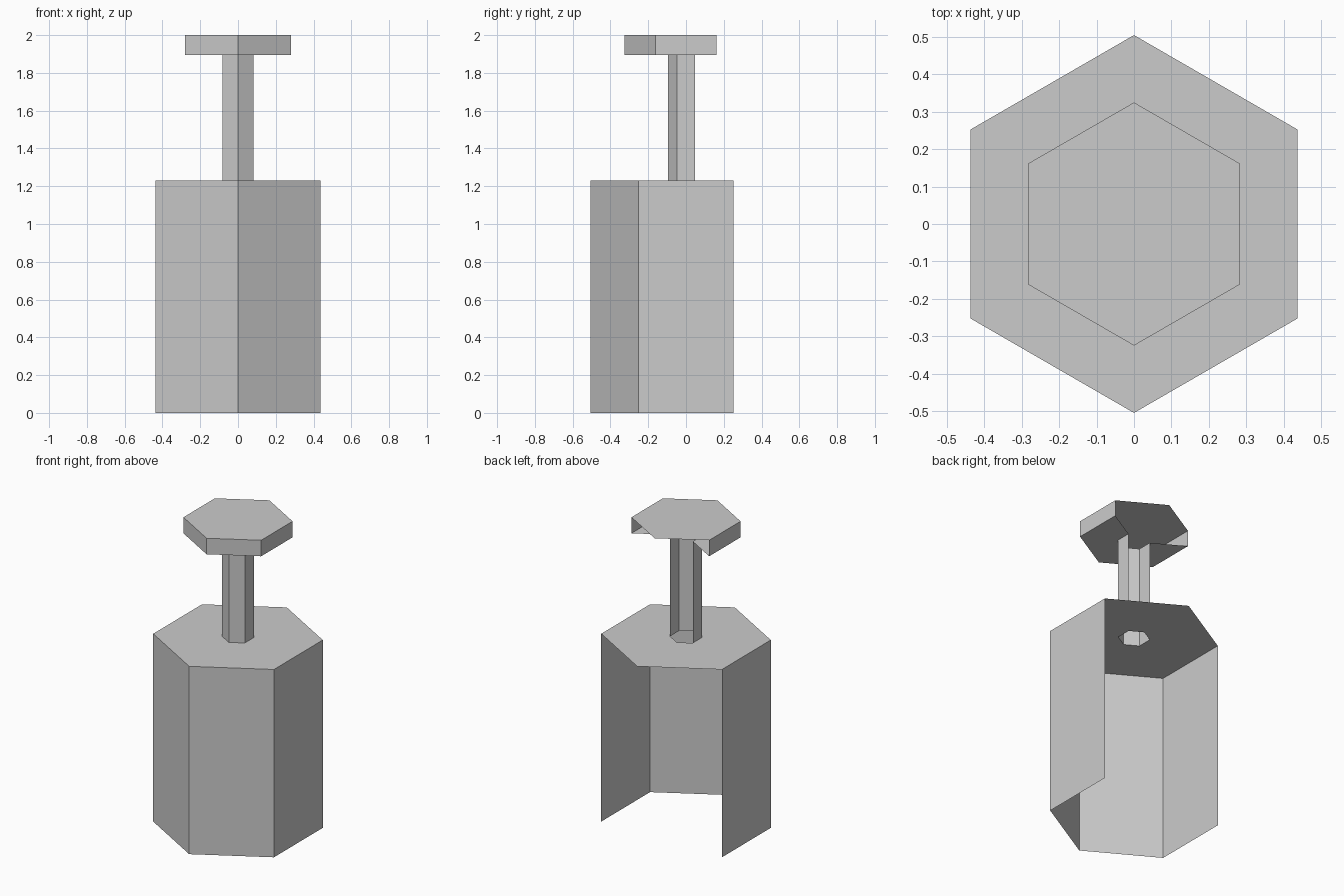
import bpy
from math import cos, sin, radians

if "Cube" in bpy.data.objects:
    bpy.data.objects.remove(bpy.data.objects["Cube"])

BODY_R, STEM_R, CAP_R = 0.505, 0.095, 0.325
SHOULDER_Z, CAP_Z, TOP_Z = 1.23, 1.895, 2.0
ALL = range(6)
OPEN_BACK = range(2, 6)  # skips the two sectors facing +y


def hex_part(name, rings, bands, lid=False):
    """Hexagonal sheet: rings are (radius, z); bands[i] lists the sectors joining ring i to i+1."""
    verts = [(r * cos(radians(30 + 60 * k)), r * sin(radians(30 + 60 * k)), z)
             for r, z in rings for k in range(6)]
    faces = []
    for i, sectors in enumerate(bands):
        a, b = 6 * i, 6 * i + 6
        for k in sectors:
            n = (k + 1) % 6
            faces.append((a + k, a + n, b + n, b + k))
    if lid:
        last = 6 * (len(rings) - 1)
        faces.append([last + k for k in range(6)])
    mesh = bpy.data.meshes.new(name)
    mesh.from_pydata(verts, [], faces)
    mesh.update()
    obj = bpy.data.objects.new(name, mesh)
    bpy.context.collection.objects.link(obj)
    return obj


# Body walls, open at the back and bottom, with a full shoulder around the stem hole
hex_part("body", [(BODY_R, 0), (BODY_R, SHOULDER_Z), (STEM_R, SHOULDER_Z)], [OPEN_BACK, ALL])

# Hollow stem, open at the back
hex_part("stem", [(STEM_R, SHOULDER_Z), (STEM_R, CAP_Z)], [OPEN_BACK])

# Cap: underside and rim open at the back, full lid on top
hex_part("cap", [(STEM_R, CAP_Z), (CAP_R, CAP_Z), (CAP_R, TOP_Z)],
         [OPEN_BACK, OPEN_BACK], lid=True)
